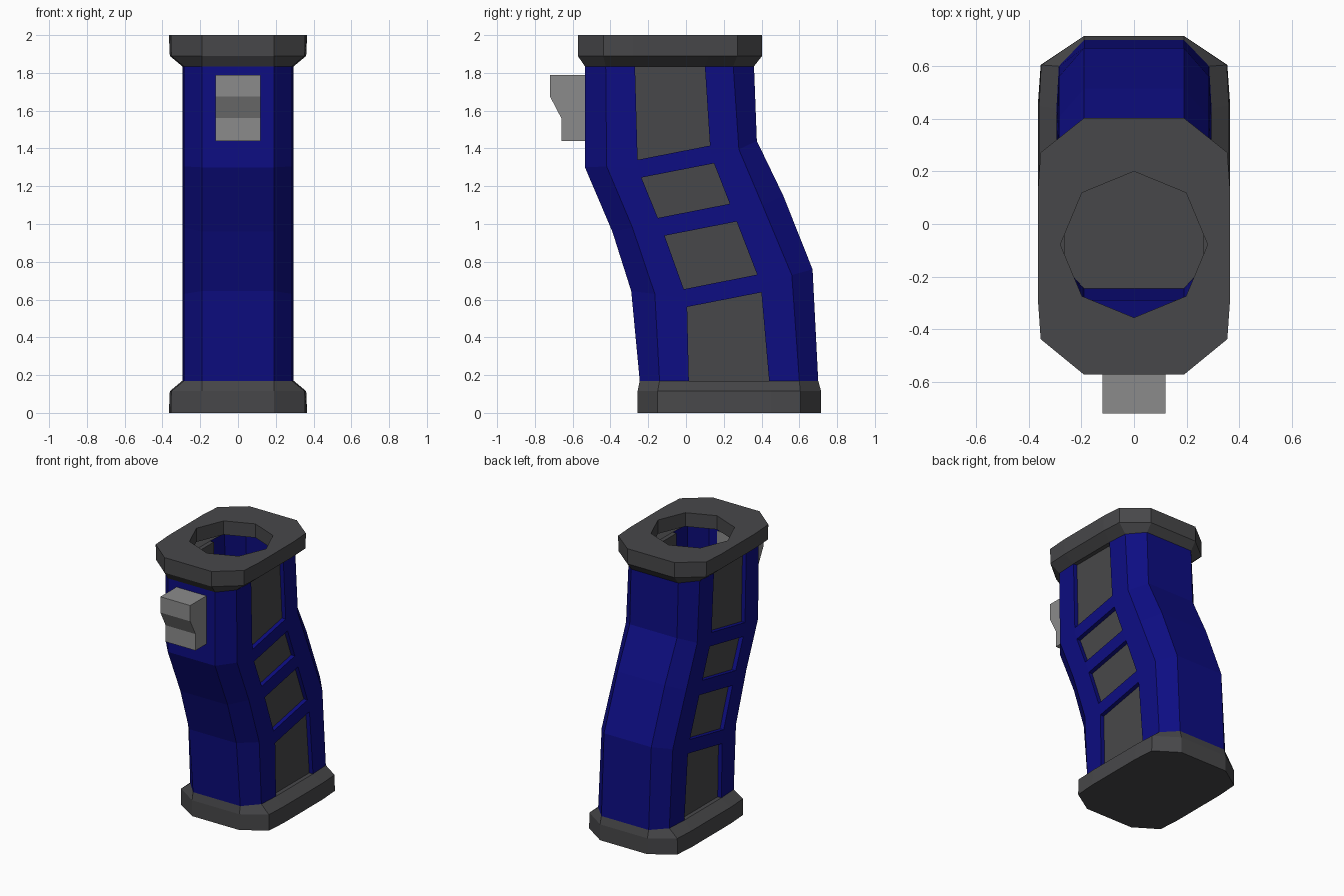
import bpy, bmesh, math
from mathutils import Vector

if "Cube" in bpy.data.objects:
    bpy.data.objects.remove(bpy.data.objects["Cube"])


def material(name, rgb):
    m = bpy.data.materials.new(name)
    m.diffuse_color = (*rgb, 1)
    m.use_nodes = True
    m.node_tree.nodes["Principled BSDF"].inputs["Base Color"].default_value = m.diffuse_color
    return m


BLUE = material("deep_blue", (0.004, 0.004, 0.225))
DARK = material("dark_grey", (0.064, 0.064, 0.068))
LIGHT = material("light_grey", (0.26, 0.26, 0.26))


def build(name, faces, mats):
    """faces: list of (points, material index); shared corners are welded."""
    bm = bmesh.new()
    for pts, mi in faces:
        bm.faces.new([bm.verts.new(p) for p in pts]).material_index = mi
    bmesh.ops.remove_doubles(bm, verts=bm.verts, dist=0.0005)
    bmesh.ops.recalc_face_normals(bm, faces=bm.faces)
    me = bpy.data.meshes.new(name)
    bm.to_mesh(me)
    bm.free()
    for m in mats:
        me.materials.append(m)
    ob = bpy.data.objects.new(name, me)
    bpy.context.collection.objects.link(ob)
    return ob


def half_ring(ys, zs, xs):
    """Six points front to back on the right side."""
    if not isinstance(zs, (list, tuple)):
        zs = [zs] * 6
    x6 = [xs[0], xs[1], xs[2], xs[2], xs[1], xs[0]]
    return [Vector(p) for p in zip(x6, ys, zs)]


def mirror(p):
    return Vector((-p.x, p.y, p.z))


def full_ring(half):
    return half + [mirror(p) for p in reversed(half)]


def skin(rings):
    out = []
    for a, b in zip(rings, rings[1:]):
        n = len(a)
        for i in range(n):
            j = (i + 1) % n
            out.append(([a[i], a[j], b[j], b[i]], 0))
    return out


# Grip cross-sections, top to bottom
BX = (0.19, 0.286, 0.295)
rings = [half_ring(y, z, BX) for y, z in (
    ((-0.535, -0.425, -0.27, 0.10, 0.25, 0.36), 1.835),
    ((-0.535, -0.42, -0.255, 0.13, 0.28, 0.375), (1.30, 1.305, 1.293, 1.368, 1.395, 1.44)),
    ((-0.39, -0.283, -0.13, 0.25, 0.405, 0.515), (0.96, 0.98, 0.985, 1.06, 1.10, 1.15)),
    ((-0.29, -0.165, 0.005, 0.395, 0.56, 0.67), (0.645, 0.63, 0.608, 0.685, 0.73, 0.76)),
    ((-0.245, -0.14, 0.015, 0.44, 0.60, 0.70), 0.17))]

# Grip body: blue shell with four recessed dark panels per side
BAR, DEPTH = 0.047, Vector((0.03, 0, 0))
side, centre = [], []
last = len(rings) - 2
for k in range(last + 1):
    A, B = rings[k], rings[k + 1]
    centre += [([A[i], mirror(A[i]), mirror(B[i]), B[i]], 0) for i in (0, 5)]
    side += [([A[i], A[i + 1], B[i + 1], B[i]], 0) for i in (0, 4)]
    cut = {}
    for c in (2, 3):
        t = BAR / (A[c].z - B[c].z)
        cut[c] = (A[c].lerp(B[c], t if k else 0),
                  A[c].lerp(B[c], 1 - t if k < last else 1))
    for c, n in ((2, 1), (3, 4)):       # strips beside the panels
        col = [A[c]] + ([cut[c][0]] if k else []) + ([cut[c][1]] if k < last else []) + [B[c]]
        side.append((col + [B[n], A[n]], 0))
    if k:                               # cross bars
        side.append(([A[2], A[3], cut[3][0], cut[2][0]], 0))
    if k < last:
        side.append(([cut[2][1], cut[3][1], B[3], B[2]], 0))
    rim = [cut[2][0], cut[3][0], cut[3][1], cut[2][1]]
    floor = [p - DEPTH for p in rim]
    side.append((floor, 1))
    for i in range(4):
        j = (i + 1) % 4
        capped = (i == 0 and k == 0) or (i == 2 and k == last)
        side.append(([rim[i], rim[j], floor[j], floor[i]], int(capped)))
side += [([mirror(p) for p in reversed(f)], m) for f, m in side]
build("grip_body", side + centre, [BLUE, DARK])

# Top collar with an eight-sided opening
ty = (-0.573, -0.438, -0.28, 0.12, 0.272, 0.403)
top = [full_ring(rings[0]),
       full_ring(half_ring(ty, 1.89, (0.19, 0.353, 0.361))),
       full_ring(half_ring(ty, 2.0, (0.19, 0.355, 0.366)))]
hole = [Vector((0.28 * math.sin(i * math.pi / 4), -0.078 + 0.278 * math.cos(i * math.pi / 4), 2))
        for i in range(8)]
lip = [Vector((p.x, p.y, 1.9)) for p in hole]
collar = build("top_collar", skin(top) + skin([hole, lip]), [DARK])
bm = bmesh.new()
bm.from_mesh(collar.data)
edges = [e for e in bm.edges if all(abs(v.co.z - 2) < 1e-4 for v in e.verts)]
bmesh.ops.triangle_fill(bm, edges=edges, use_beauty=True, normal=(0, 0, 1))
bmesh.ops.recalc_face_normals(bm, faces=bm.faces)
bm.to_mesh(collar.data)
bm.free()

# Closed base cap
by = (-0.256, -0.15, 0.005, 0.45, 0.605, 0.715)
base = [full_ring(rings[-1]),
        full_ring(half_ring(by, 0.115, (0.19, 0.353, 0.361))),
        full_ring(half_ring(by, 0.0, (0.19, 0.355, 0.366)))]
build("base_cap", skin(base) + [(base[0], 0), (base[-1], 0)], [DARK])

# Front button: stepped profile extruded across x
prof = [(-0.53, 1.79), (-0.72, 1.79), (-0.72, 1.675), (-0.66, 1.56), (-0.66, 1.44), (-0.53, 1.44)]
ends = [[Vector((x, y, z)) for y, z in prof] for x in (-0.12, 0.12)]
build("front_button", skin(ends) + [(ends[0], 0), (ends[1], 0)], [LIGHT])
